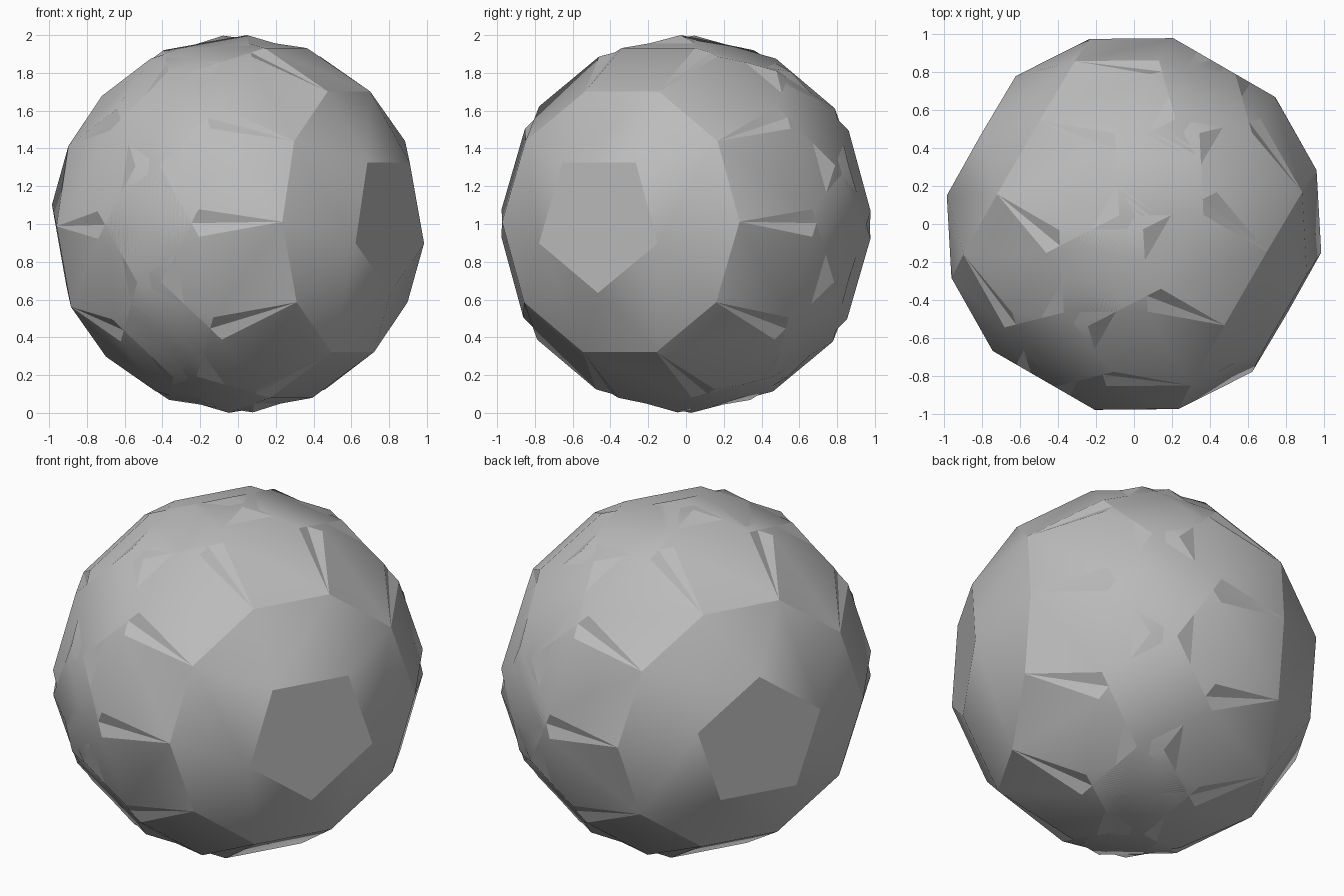
import bpy, bmesh, math
from itertools import product
from mathutils import Matrix, Vector

if "Cube" in bpy.data.objects:
    bpy.data.objects.remove(bpy.data.objects["Cube"], do_unlink=True)

PHI = (1 + math.sqrt(5)) / 2
RADIUS = 1.0015
AZIMUTH, TILT = math.radians(-30), math.radians(1)


def frame(axis, toward):
    """Rotation whose columns are: toward (x), the cross axis (y), axis (z)."""
    z = axis.normalized()
    x = (toward - z * toward.dot(z)).normalized()
    return Matrix((x, z.cross(x), z)).transposed()


# Corners of a solid of pentagons, squares and triangles, one pentagon facing +z
corners = set()
for base in ((1, 1, PHI ** 3), (PHI ** 2, PHI, 2 * PHI), (2 + PHI, 0, PHI ** 2)):
    for signs in product((1, -1), repeat=3):
        p = [a * s + 0.0 for a, s in zip(base, signs)]
        corners.update(tuple(p[i:] + p[:i]) for i in range(3))
upright = frame(Vector((1, 0, PHI)), Vector((2 + PHI, 0, PHI ** 2))).transposed()

bm = bmesh.new()
for c in sorted(corners):
    bm.verts.new(upright @ Vector(c).normalized() * RADIUS)
bmesh.ops.convex_hull(bm, input=bm.verts[:])
bmesh.ops.dissolve_limit(bm, angle_limit=math.radians(2),
                         verts=bm.verts[:], edges=bm.edges[:])

# Second middle band, turned a tenth of a circle so its pentagons cross the first
band = [f for f in bm.faces
        if abs(f.calc_center_median().z) < 0.6 * RADIUS]
copy = bmesh.ops.duplicate(bm, geom=band)["geom"]
bmesh.ops.rotate(bm, verts=[g for g in copy if isinstance(g, bmesh.types.BMVert)],
                 cent=(0, 0, 0), matrix=Matrix.Rotation(math.pi / 5, 3, "Z"))
bmesh.ops.remove_doubles(bm, verts=bm.verts[:], dist=0.001)

# Lay the pentagon axis over to the side and lift the ball onto the ground
axis = Vector((math.cos(TILT) * math.cos(AZIMUTH),
               math.cos(TILT) * math.sin(AZIMUTH), math.sin(TILT)))
pose = Matrix.Translation((0, 0, 1)) @ frame(axis, Vector((0, 0, -1))).to_4x4()
bmesh.ops.transform(bm, matrix=pose, verts=bm.verts[:])

mesh = bpy.data.meshes.new("faceted_ball")
bm.to_mesh(mesh)
bm.free()
ball = bpy.data.objects.new("faceted_ball", mesh)
bpy.context.collection.objects.link(ball)

# Plain grey
grey = bpy.data.materials.new("plain_grey")
grey.use_nodes = True
colour = (0.5, 0.5, 0.5, 1)
grey.diffuse_color = colour
grey.node_tree.nodes["Principled BSDF"].inputs["Base Color"].default_value = colour
mesh.materials.append(grey)

# Soften only the shallow edges
bpy.context.view_layer.objects.active = ball
ball.select_set(True)
bpy.ops.object.shade_smooth_by_angle(angle=math.radians(30))
